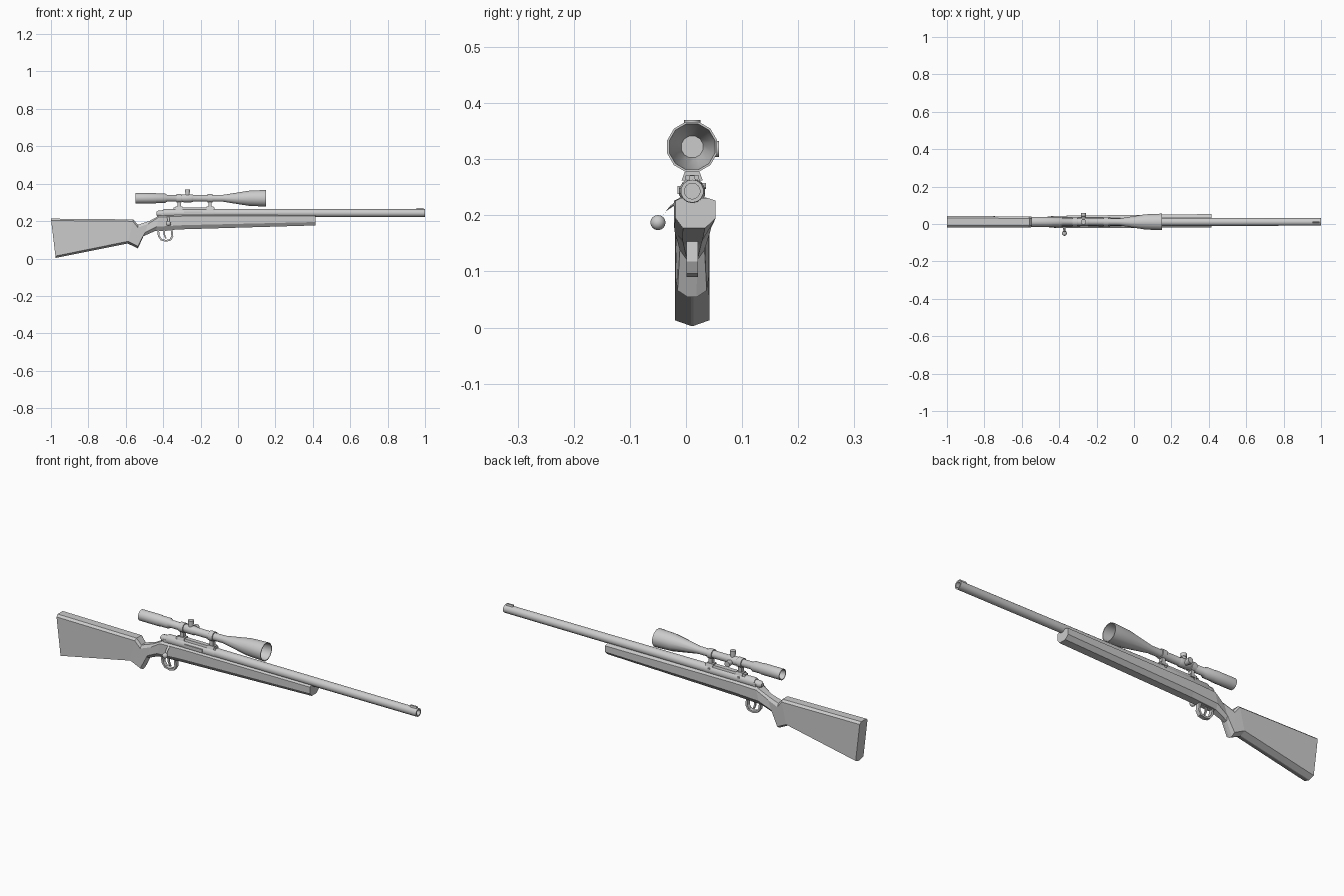
import bpy, bmesh, math
from mathutils import Vector

if "Cube" in bpy.data.objects:
    bpy.data.objects.remove(bpy.data.objects["Cube"])

CY = 0.011  # centre line of the rifle
grey = bpy.data.materials.new("plain_grey")
grey.diffuse_color = (0.6, 0.6, 0.6, 1)
grey.use_nodes = True
grey.node_tree.nodes["Principled BSDF"].inputs["Base Color"].default_value = grey.diffuse_color


def finish(name, bm, smooth=None):
    bmesh.ops.recalc_face_normals(bm, faces=bm.faces)
    me = bpy.data.meshes.new(name)
    bm.to_mesh(me)
    bm.free()
    me.materials.append(grey)
    ob = bpy.data.objects.new(name, me)
    bpy.context.collection.objects.link(ob)
    if smooth:
        bpy.ops.object.select_all(action='DESELECT')
        ob.select_set(True)
        bpy.context.view_layer.objects.active = ob
        bpy.ops.object.shade_smooth_by_angle(angle=math.radians(smooth))
    return ob


def loft(name, rings, smooth=None, closed=False):
    """Skin a list of equal-length point rings; cap the ends or join them."""
    bm = bmesh.new()
    vs = [[bm.verts.new(p) for p in r] for r in rings]
    n = len(vs[0])
    pairs = list(zip(vs, vs[1:])) + ([(vs[-1], vs[0])] if closed else [])
    for a, b in pairs:
        for i in range(n):
            j = (i + 1) % n
            bm.faces.new((a[i], a[j], b[j], b[i]))
    if not closed:
        bm.faces.new(vs[0])
        bm.faces.new(vs[-1])
    return finish(name, bm, smooth)


def lathe(name, profile, origin, axis='X', sides=12, smooth=40):
    """Turn (distance, radius) pairs around an axis through origin."""
    rings = []
    for d, r in profile:
        ring = []
        for i in range(sides):
            a = 2 * math.pi * (i + 0.5) / sides
            u, v = r * math.cos(a), r * math.sin(a)
            p = {'X': (d, u, v), 'Y': (u, d, v), 'Z': (u, v, d)}[axis]
            ring.append(Vector(origin) + Vector(p))
        rings.append(ring)
    return loft(name, rings, smooth)


def box(name, x0, x1, y0, y1, z0, z1, top=1.0):
    """Box whose top may be narrower across y."""
    m, h = (y0 + y1) / 2, (y1 - y0) / 2
    def ring(x):
        return [(x, y0, z0), (x, y1, z0), (x, m + h * top, z1), (x, m - h * top, z1)]
    return loft(name, [ring(x0), ring(x1)])


# Stock: x/z of top, x/z of bottom, left and right half width,
# top drop, bottom rise, bottom flat width factor
stations = [
    (-1.0, .213, -.975, .003, .031, .031, .010, .010, .08),
    (-.56, .209, -.59, .080, .030, .030, .010, .012, .08),
    (-.535, .180, -.535, .054, .026, .026, .015, .012, .3),
    (-.475, .200, -.505, .120, .022, .022, .015, .018, .4),
    (-.42, .230, -.44, .148, .031, .032, .008, .022, .5),
    (-.30, .232, -.30, .156, .032, .034, .006, .022, .55),
    (.415, .231, .415, .177, .030, .042, .005, .018, .55),
]
rings = []
for xt, zt, xb, zb, wl, wr, drop, rise, bf in stations:
    def at(z):
        return xb + (xt - xb) * (z - zb) / (zt - zb)
    zs = [(zb, bf), (zb + rise, 1), (zt - drop, 1), (zt, .65)]
    right = [(at(z), CY + wr * f, z) for z, f in zs]
    left = [(at(z), CY - wl * f, z) for z, f in reversed(zs)]
    rings.append(right + left)
loft("stock", rings)

# Barrel with hollow muzzle, and front sight
lathe("barrel", [(-.15, .023), (.1, .022), (1.0, .0205), (1.0, .014), (.93, .014)],
      (0, CY, .243), sides=14)
box("front_sight", .955, .992, CY - .007, CY + .007, .258, .271, .6)

# Receiver, bolt shroud and ejection port plate
lathe("receiver", [(-.40, .020), (-.39, .024), (-.13, .024), (-.12, .022)], (0, CY, .242), sides=12)
lathe("bolt_shroud", [(-.435, .010), (-.425, .017), (-.39, .019)], (0, CY, .240), sides=10)
box("receiver_base", -.41, -.12, CY - .020, CY + .020, .215, .243)
box("ejection_port", -.29, -.19, CY - .026, CY - .018, .238, .252)

# Bolt handle: bent tapered rod with round knob
handle = [((CY - .012), .235, .008), (-.018, .222, .007), (-.032, .212, .006), (-.049, .190, .005)]
rings = []
for y, z, r in handle:
    rings.append([(-.372 + r * math.cos(k * math.pi / 4),
                   y + r * math.sin(k * math.pi / 4) * .6,
                   z + r * math.sin(k * math.pi / 4) * .8) for k in range(8)])
loft("bolt_handle", rings, 50)
bm = bmesh.new()
bmesh.ops.create_uvsphere(bm, u_segments=12, v_segments=8, radius=.0135)
bmesh.ops.translate(bm, verts=bm.verts, vec=(-.372, -.050, .187))
finish("bolt_knob", bm, 50)

# Trigger guard: closed loop of rectangular section, then trigger
outline = [(-.432, .152), (-.428, .118), (-.412, .096), (-.385, .090),
           (-.358, .096), (-.346, .118), (-.350, .156)]
mid = Vector((-.389, .128))
rings = []
for x, z in outline:
    ix, iz = mid + (Vector((x, z)) - mid) * .76
    rings.append([(x, CY - .010, z), (x, CY + .010, z), (ix, CY + .010, iz), (ix, CY - .010, iz)])
loft("trigger_guard", rings, closed=True)
rings = [[(x - .004, CY - .004, z), (x + .004, CY - .004, z), (x + .004, CY + .004, z), (x - .004, CY + .004, z)]
         for x, z in [(-.392, .156), (-.395, .130), (-.386, .108)]]
loft("trigger", rings)

# Scope body: hollow at both ends
SZ = .322
lathe("scope", [(-.52, .021), (-.547, .024), (-.547, .028), (-.44, .028), (-.435, .026),
                (-.39, .026), (-.38, .019), (-.08, .019), (.06, .042), (.15, .046),
                (.15, .042), (.06, .038), (-.03, .020)], (0, CY, SZ), sides=12)

# Scope turrets: elevation on top, windage on the far side
knob = [(.012, .012), (.030, .012), (.031, .0145), (.048, .0145)]
lathe("elevation_turret", knob, (-.27, CY, SZ), 'Z', 10)
lathe("windage_turret", knob, (-.27, CY, SZ - .004), 'Y', 10)
lathe("turret_housing", [(-.30, .019), (-.29, .022), (-.25, .022), (-.24, .019)], (0, CY, SZ), sides=12)

# Scope mounts: rail, feet, posts, rings and clamp screws
box("mount_rail", -.345, -.125, CY - .014, CY + .014, .258, .272, .8)
for i, x in enumerate((-.315, -.150)):
    lathe(f"mount_ring_{i}", [(x - .013, .024), (x + .013, .024)], (0, CY, SZ), sides=12)
    box(f"mount_post_{i}", x - .009, x + .009, CY - .010, CY + .010, .270, .305)
    box(f"mount_foot_{i}", x - .018, x + .018, CY - .019, CY + .019, .262, .277, .7)
    lathe(f"clamp_screw_{i}", [(.010, .006), (.025, .006)], (x, CY, .252), 'Y', 8)
